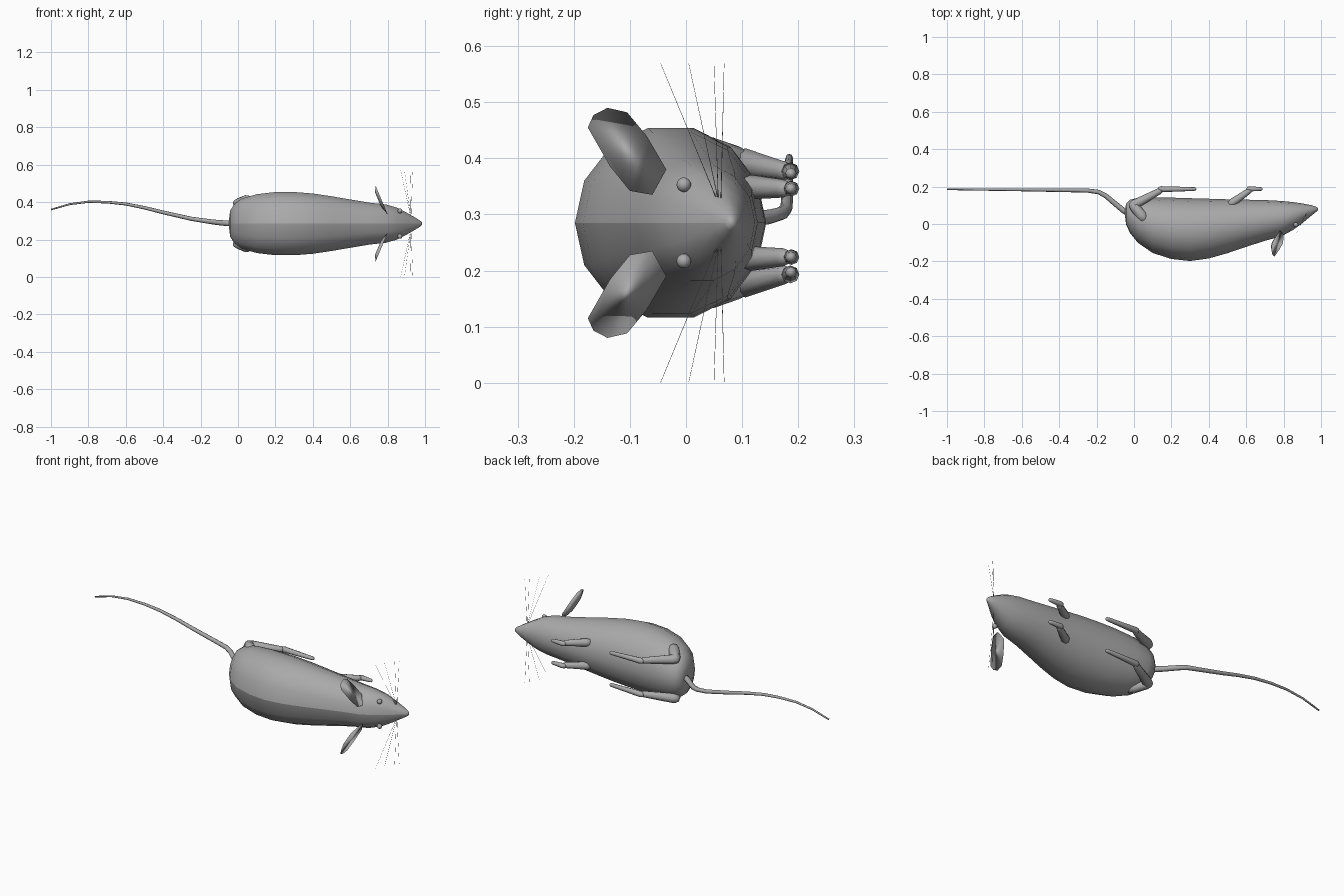
import bpy, bmesh, math
from mathutils import Vector

MID = 0.285  # height of the plane of symmetry

cube = bpy.data.objects.get("Cube")
if cube:
    bpy.data.objects.remove(cube, do_unlink=True)

grey = bpy.data.materials.new("fur grey")
grey.use_nodes = True
colour = (0.4, 0.4, 0.4, 1)
grey.diffuse_color = colour
grey.node_tree.nodes["Principled BSDF"].inputs["Base Color"].default_value = colour


def finish(name, bm, smooth=True):
    bmesh.ops.recalc_face_normals(bm, faces=bm.faces)
    for f in bm.faces:
        f.smooth = smooth
    mesh = bpy.data.meshes.new(name)
    bm.to_mesh(mesh)
    bm.free()
    mesh.materials.append(grey)
    obj = bpy.data.objects.new(name, mesh)
    bpy.context.collection.objects.link(obj)
    return obj


def bridge(bm, rings):
    """Skin a row of vertex rings and close both ends."""
    for a, b in zip(rings, rings[1:]):
        for i in range(len(a)):
            j = (i + 1) % len(a)
            bm.faces.new((a[i], a[j], b[j], b[i]))
    bm.faces.new(rings[0])
    bm.faces.new(rings[-1])


def tube(name, points, radii, sides=8):
    bm = bmesh.new()
    pts = [Vector(p) for p in points]
    rings = []
    for i, (p, r) in enumerate(zip(pts, radii)):
        along = (pts[min(i + 1, len(pts) - 1)] - pts[max(i - 1, 0)]).normalized()
        u = along.cross(Vector((0, 0, 1))).normalized()
        v = u.cross(along)
        turns = [2 * math.pi * k / sides for k in range(sides)]
        rings.append([bm.verts.new(p + r * (u * math.cos(t) + v * math.sin(t))) for t in turns])
    bridge(bm, rings)
    return finish(name, bm)


def limb(name, a, b, ra, rb):
    """Straight limb segment with rounded ends."""
    a, b = Vector(a), Vector(b)
    d = (b - a).normalized()
    tube(name, [a - d * ra * 0.8, a - d * ra * 0.4, a + d * ra * 0.4, b - d * rb * 0.4, b + d * rb * 0.4, b + d * rb * 0.8],
         [ra * 0.3, ra * 0.8, ra, rb, rb * 0.8, rb * 0.3])


# Body and head: x, back y, belly y, half width
profile = [
    (-0.047, 0.035, 0.085, 0.03), (-0.042, -0.005, 0.11, 0.07), (-0.02, -0.05, 0.13, 0.105),
    (0.02, -0.1, 0.14, 0.135), (0.1, -0.155, 0.143, 0.158), (0.2, -0.187, 0.141, 0.17),
    (0.3, -0.198, 0.138, 0.17), (0.4, -0.184, 0.135, 0.162), (0.5, -0.156, 0.132, 0.147),
    (0.6, -0.122, 0.13, 0.13), (0.7, -0.09, 0.128, 0.113), (0.79, -0.065, 0.123, 0.103),
    (0.85, -0.032, 0.117, 0.086), (0.9, 0.004, 0.11, 0.06), (0.95, 0.046, 0.1, 0.031),
    (0.978, 0.068, 0.091, 0.013), (0.985, 0.076, 0.084, 0.005)]
SIDES = 14
bm = bmesh.new()
rings = []
for x, back, belly, half in profile:
    ring = []
    for k in range(SIDES):
        t = 2 * math.pi * k / SIDES
        y = (back + belly) / 2 - (belly - back) / 2 * math.cos(t)
        ring.append(bm.verts.new((x, y, MID + half * 1.02 * math.sin(t))))
    rings.append(ring)
bridge(bm, rings)
# Crease along the spine
for a, b in zip(rings, rings[1:]):
    bm.edges.get((a[0], b[0])).smooth = False
finish("body", bm)

# Tail
tail = [(-0.02, 0.05, 0.285), (-0.06, 0.075, 0.287), (-0.1, 0.108, 0.29), (-0.15, 0.15, 0.296),
        (-0.19, 0.171, 0.302), (-0.25, 0.179, 0.311), (-0.4, 0.181, 0.345), (-0.5, 0.182, 0.37),
        (-0.6, 0.183, 0.39), (-0.7, 0.184, 0.4), (-0.8, 0.184, 0.402), (-0.9, 0.185, 0.389), (-1.0, 0.185, 0.36)]
tube("tail", tail, [0.016 - 0.001 * i for i in range(len(tail))])

# Ear outline: y, distance from the middle
ear = [(-0.035, 0.095), (-0.06, 0.05), (-0.1, 0.057), (-0.135, 0.1), (-0.175, 0.17),
       (-0.165, 0.192), (-0.14, 0.205), (-0.105, 0.197), (-0.07, 0.155)]
whiskers = [((0.925, 0.06), (0.87, -0.045)), ((0.925, 0.06), (0.89, 0.005)),
            ((0.925, 0.058), (0.92, 0.05)), ((0.925, 0.062), (0.935, 0.068))]

for side, word in ((1, "upper"), (-1, "lower")):
    def at(x, y, off):
        return (x, y, MID + side * off)

    # Leaf-shaped ear with a domed back
    bm = bmesh.new()
    cy, cz = -0.105, 0.127
    front, inner = [], []
    for y, off in ear:
        x = 0.8 - 0.42 * (off - 0.05)
        front.append(bm.verts.new(at(x, y, off)))
        inner.append(bm.verts.new(at(x * 0.5 + 0.767 * 0.5 - 0.018, (y + cy) / 2, (off + cz) / 2)))
    bridge(bm, [front, inner])
    finish(word + "_ear", bm)

    # Eye
    bm = bmesh.new()
    bmesh.ops.create_uvsphere(bm, u_segments=10, v_segments=8, radius=0.013)
    bmesh.ops.translate(bm, verts=bm.verts, vec=at(0.866, -0.004, 0.068))
    finish(word + "_eye", bm)

    # Hind leg
    limb(word + "_thigh", at(0.05, 0.035, 0.125), at(-0.005, 0.1, 0.108), 0.03, 0.026)
    limb(word + "_hind_shin", at(-0.005, 0.1, 0.108), at(0.14, 0.178, 0.092), 0.026, 0.017)
    limb(word + "_hind_foot", at(0.14, 0.186, 0.092), at(0.325, 0.187, 0.088), 0.016, 0.01)

    # Front leg
    limb(word + "_front_shin", at(0.52, 0.11, 0.064), at(0.615, 0.177, 0.061), 0.022, 0.016)
    limb(word + "_front_foot", at(0.613, 0.188, 0.061), at(0.68, 0.187, 0.061), 0.014, 0.01)

    # Whiskers
    for i, (root, tip) in enumerate(whiskers):
        tube(f"{word}_whisker_{i + 1}", [at(*root, 0.03), at(*tip, 0.284)], [0.0008, 0.0004], 3)
